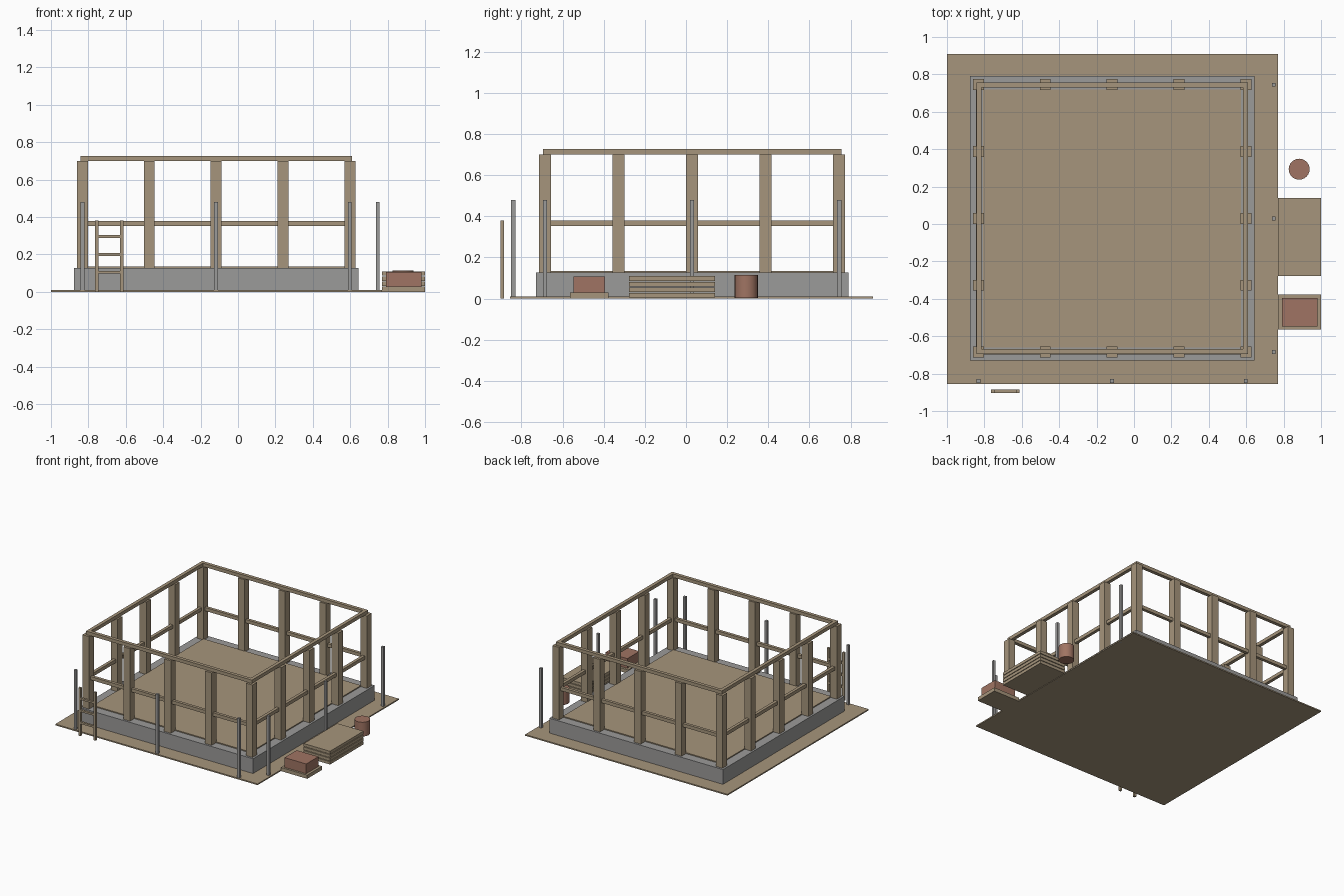
import bpy

cube = bpy.data.objects.get("Cube")
if cube:
    bpy.data.objects.remove(cube, do_unlink=True)


def material(name, rgb):
    mat = bpy.data.materials.new(name)
    mat.use_nodes = True
    mat.diffuse_color = (*rgb, 1)
    mat.node_tree.nodes["Principled BSDF"].inputs["Base Color"].default_value = (*rgb, 1)
    return mat


wood = material("weathered wood", (0.38, 0.30, 0.20))
concrete = material("grey concrete", (0.33, 0.325, 0.32))
clay = material("red clay", (0.35, 0.175, 0.125))


def box(name, mat, x, y, z):
    """Box from (low, high) bounds on each axis."""
    bounds = (x, y, z)
    bpy.ops.mesh.primitive_cube_add(size=1, location=[(a + b) / 2 for a, b in bounds])
    obj = bpy.context.object
    obj.name = name
    obj.scale = [b - a for a, b in bounds]
    bpy.ops.object.transform_apply(location=False, rotation=False, scale=True)
    obj.data.materials.append(mat)
    return obj


def around(c, half):
    return (c - half, c + half)


# Building centre, and distance from it to the wall lines
CX, CY, WALL = -0.117, 0.03, 0.715


def wall_ring(name, mat, length, low, high, z):
    """Four straight pieces between offsets low and high from the centre."""
    for label, s in (("front", -1), ("back", 1)):
        box(f"{label}_{name}", mat, around(CX, length),
            sorted((CY + s * low, CY + s * high)), z)
    for label, s in (("right", -1), ("left", 1)):
        box(f"{label}_{name}", mat, sorted((CX + s * low, CX + s * high)),
            around(CY, low), z)


# Ground, foundation and floor
box("ground_sheet", wood, (-1, 0.77), (-0.855, 0.91), (0, 0.01))
wall_ring("foundation", concrete, 0.76, 0.69, 0.76, (0.004, 0.127))
box("floor", wood, around(CX, 0.69), around(CY, 0.69), (0.12, 0.135))

# Wall posts at five stations along each side
for i in range(-2, 3):
    for j in range(-2, 3):
        if max(abs(i), abs(j)) == 2:
            box("wall_post", wood, around(CX + i * WALL / 2, 0.029),
                around(CY + j * WALL / 2, 0.029), (0.127, 0.70))

# Middle rails and top plates
wall_ring("middle_rail", wood, WALL, WALL - 0.012, WALL + 0.012, (0.352, 0.379))
wall_ring("top_plate", wood, WALL + 0.011, WALL - 0.016, WALL + 0.011, (0.70, 0.727))

# Scaffold poles along the front and the left side
for i in (-1, 0, 1):
    box("front_pole", concrete, around(CX + i * WALL, 0.01), around(-0.84, 0.01), (0, 0.48))
    box("left_pole", concrete, around(0.747, 0.01), around(CY + i * WALL, 0.01), (0, 0.48))

# Ladder
LADDER_Y = (-0.903, -0.886)
for x in (-0.756, -0.622):
    box("ladder_rail", wood, around(x, 0.009), LADDER_Y, (0, 0.38))
for z in (0.105, 0.2, 0.295):
    box("ladder_rung", wood, (-0.75, -0.628), LADDER_Y, around(z, 0.0075))

# Stack of boards with narrow gaps
for i in range(4):
    z = 0.004 + i * 0.0275
    box("stacked_board", wood, (0.77, 1), (-0.278, 0.14), (z, z + 0.0225))

# Pallet carrying a block of bricks
box("pallet", wood, (0.77, 1), (-0.563, -0.377), (0, 0.029))
box("brick_block", clay, (0.79, 0.98), (-0.547, -0.395), (0.029, 0.106))

# Barrel
bpy.ops.mesh.primitive_cylinder_add(vertices=24, radius=0.056, depth=0.112,
                                    location=(0.883, 0.293, 0.059))
barrel = bpy.context.object
barrel.name = "barrel"
barrel.data.materials.append(clay)
bpy.ops.object.shade_smooth_by_angle()
